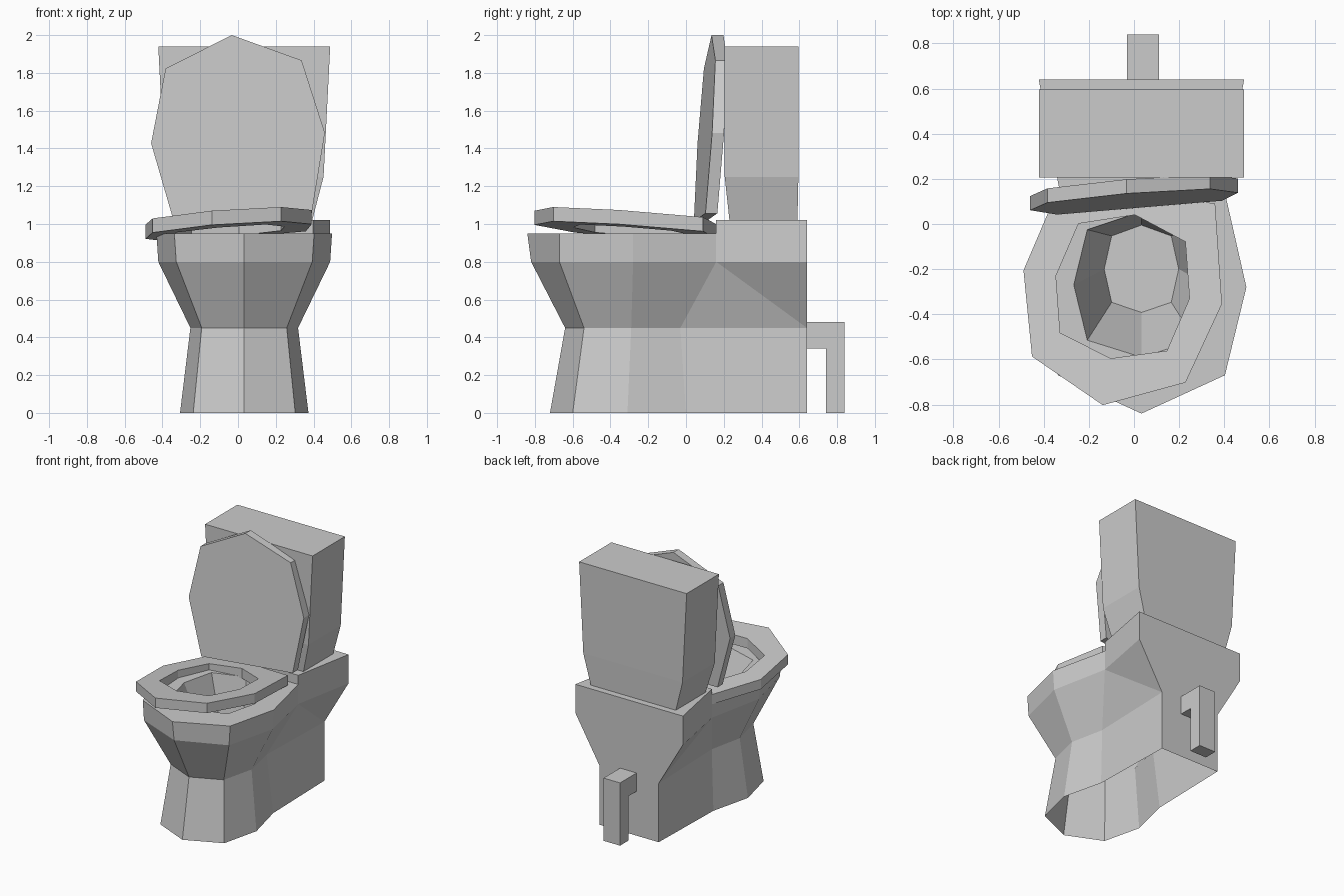
import bpy, bmesh, math

if "Cube" in bpy.data.objects:
    bpy.data.objects.remove(bpy.data.objects["Cube"])

CX = 0.033  # symmetry plane of the body


def mirror(half, back=None):
    """Closed ring from a half outline that starts on the axis."""
    ring = list(half) + ([back] if back else [])
    return ring + [(-p[0], *p[1:]) for p in reversed(half[1:])]


def loft(name, rings, cap_start=False, cap_end=False, closed=False, split=()):
    bm = bmesh.new()
    vs = [[bm.verts.new(p) for p in r] for r in rings]
    pairs = list(zip(vs, vs[1:])) + ([(vs[-1], vs[0])] if closed else [])
    for a, b in pairs:
        n = len(a)
        for i in range(n):
            j = (i + 1) % n
            bm.faces.new((a[i], a[j], b[j], b[i]))
    if cap_start:
        bm.faces.new(vs[0][::-1])
    if cap_end:
        bm.faces.new(vs[-1])
    for (r0, i0), (r1, i1) in split:
        bmesh.ops.connect_verts(bm, verts=[vs[r0][i0], vs[r1][i1]])
    bmesh.ops.recalc_face_normals(bm, faces=bm.faces)
    me = bpy.data.meshes.new(name)
    bm.to_mesh(me)
    bm.free()
    ob = bpy.data.objects.new(name, me)
    bpy.context.collection.objects.link(ob)
    return ob


def level(pts, z):
    return [(x + CX, y, z) for x, y in pts]


def rect(hw, y0, y1, hw_back=None):
    hb = hw_back or hw
    return [(-hw, y0), (hw, y0), (hb, y1), (-hb, y1)]


# Pedestal: flared shell, open underneath
rim_half = [(0, -.84), (.37, -.67), (.465, -.28), (.365, .16)]
base = [
    (0.0, [(0, -.72), (.27, -.60), (.34, -.31), (.265, 0), (.25, .64)]),
    (.45, [(0, -.64), (.225, -.54), (.285, -.29), (.23, -.03), (.25, .64)]),
    (.80, [(0, -.82), (.36, -.67), (.455, -.28), (.365, .16), (.455, .64)]),
    (.95, rim_half + [(.455, .64)]),
]
loft("pedestal", [level(mirror(h), z) for z, h in base],
     split=[((1, 4), (2, 3)), ((1, 5), (2, 6))])

# Rim top and bowl interior
hole_half = [(0, -.32), (.24, -.245), (.30, 0), (.24, .245)]
hole = mirror(hole_half, (0, .325))
loft("bowl", [
    level(mirror(rim_half, (0, .16)), .95),
    level([(x, y - .27) for x, y in hole], .95),
    level([(x * .55, y * .6 - .2) for x, y in hole], .5),
], cap_end=True)

# Deck behind the bowl
deck = rect(.365, .16, .64, .455)
loft("deck", [level(deck, .95), level(deck, 1.02)], True, True)

# Tank tapering down to the deck
loft("tank", [
    level(rect(.36, .23, .59), 1.02),
    level(rect(.42, .205, .595), 1.25),
    level(rect(.455, .205, .595), 1.94),
], True, True)

# Loose seat: turned on the rim and tilted
seat_outer = mirror([(0, -.53), (.345, -.37), (.446, 0), (.342, .433)], (0, .433))
ang = math.radians(-9.6)


def seat_ring(pts, drop):
    out = []
    for u, v in pts:
        x = -.05 + u * math.cos(ang) - v * math.sin(ang)
        y = -.28 + u * math.sin(ang) + v * math.cos(ang)
        out.append((x, y, 1.07 + .075 * (x + .14) - .08 * (y + .8) - drop))
    return out


loft("seat", [seat_ring(seat_outer, 0), seat_ring(seat_outer, .075),
              seat_ring(hole, .075), seat_ring(hole, 0)], closed=True)

# Raised lid: leaning back and slightly crooked
lid_outline = mirror([(0, .545), (.36, .39), (.46, 0), (.365, -.42)])


def lid_ring(dy):
    s = .06
    out = []
    for u, w in lid_outline:
        x, z = u - w * s, 1.455 + u * s + w
        out.append((x, .07 + .08 * x + .07 * (z - 1.03) + dy, z))
    return out


loft("lid", [lid_ring(0), lid_ring(.063)], True, True)

# Waste pipe: square elbow down to the floor
elbow = [(.64, .34), (.64, .48), (.84, .48), (.84, 0), (.74, 0), (.74, .34)]
loft("pipe", [[(x, y, z) for y, z in elbow] for x in (-.03, .11)], True, True)
